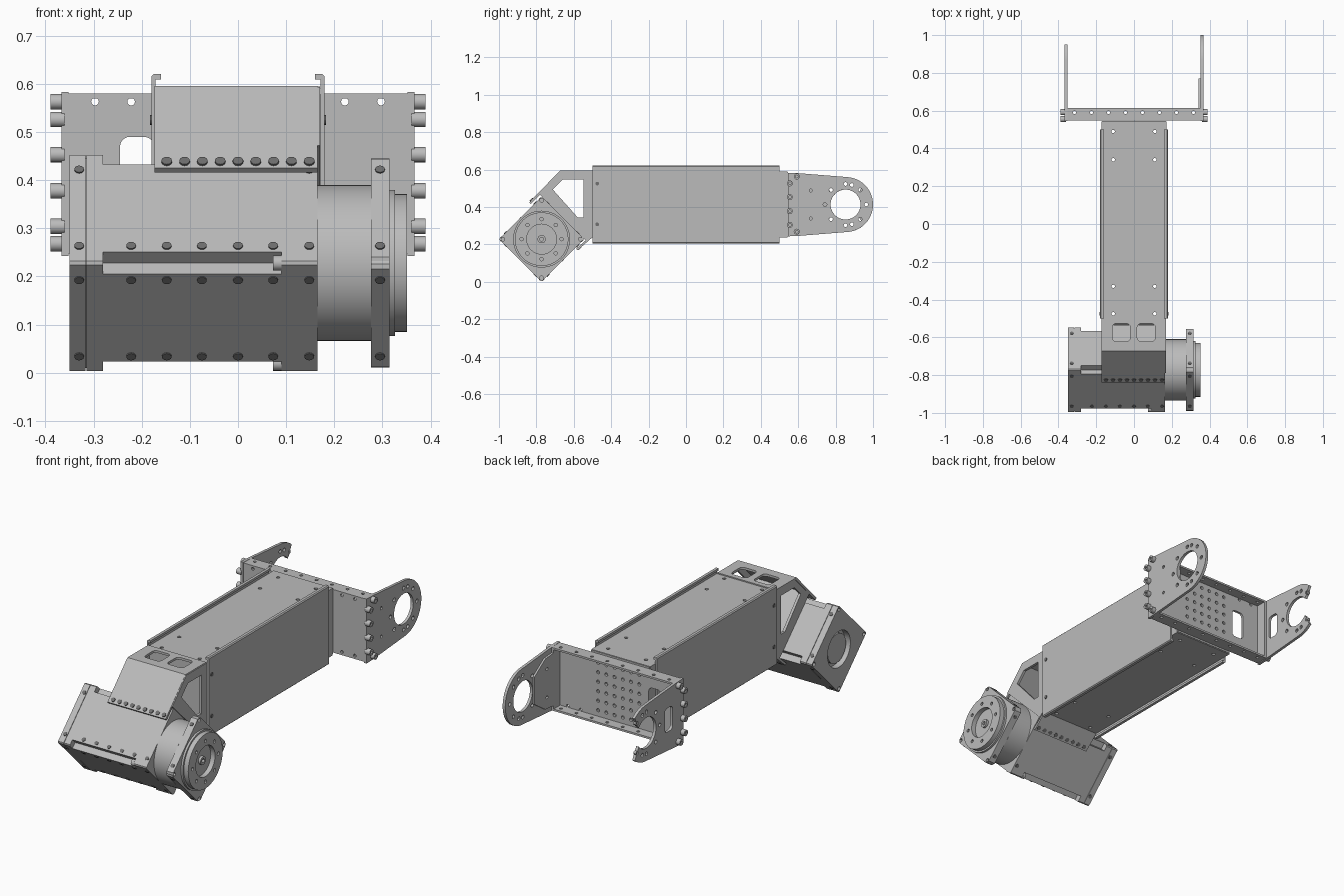
import bpy, bmesh
from math import sin, cos, pi, radians, sqrt
from mathutils import Matrix, Vector

if "Cube" in bpy.data.objects:
    bpy.data.objects.remove(bpy.data.objects["Cube"])


def material(name, value):
    m = bpy.data.materials.new(name)
    m.use_nodes = True
    colour = (value, value, value, 1)
    m.diffuse_color = colour
    m.node_tree.nodes["Principled BSDF"].inputs["Base Color"].default_value = colour
    return m


GREY = material("machined grey", 0.5)
DARK = material("screw grey", 0.16)
parts = []
X, Y, Z = Vector((1, 0, 0)), Vector((0, 1, 0)), Vector((0, 0, 1))
PLANES = {"x": (Y, Z, X), "y": (X, Z, Y), "z": (X, Y, Z)}


def circle(u, v, r, n=32):
    return [(u + r * cos(2 * pi * i / n), v + r * sin(2 * pi * i / n)) for i in range(n)]


def dot(u, v, r=0.009):
    return circle(u, v, r, 12)


def rect(u0, u1, v0, v1, r=0):
    if not r:
        return [(u0, v0), (u1, v0), (u1, v1), (u0, v1)]
    centres = [(u1 - r, v1 - r), (u0 + r, v1 - r), (u0 + r, v0 + r), (u1 - r, v0 + r)]
    return [(cu + r * cos(radians(90 * q + 18 * k)), cv + r * sin(radians(90 * q + 18 * k)))
            for q, (cu, cv) in enumerate(centres) for k in range(6)]


def solid(name, outline, origin, u, v, thick, holes=(), mat=GREY):
    """Extrude an outline with holes, centred on the plane of u and v."""
    curve = bpy.data.curves.new(name, "CURVE")
    curve.dimensions, curve.fill_mode, curve.extrude = "2D", "BOTH", thick / 2
    for loop in [outline, *holes]:
        s = curve.splines.new("POLY")
        s.points.add(len(loop) - 1)
        for p, (a, b) in zip(s.points, loop):
            p.co = (a, b, 0, 1)
        s.use_cyclic_u = True
    temp = bpy.data.objects.new(name + "_curve", curve)
    bpy.context.collection.objects.link(temp)
    deps = bpy.context.evaluated_depsgraph_get()
    mesh = bpy.data.meshes.new_from_object(temp.evaluated_get(deps))
    bpy.data.objects.remove(temp)
    bm = bmesh.new()
    bm.from_mesh(mesh)
    bmesh.ops.remove_doubles(bm, verts=bm.verts, dist=1e-5)
    frame = Matrix((u, v, u.cross(v))).transposed().to_4x4()
    bm.transform(Matrix.Translation(origin) @ frame)
    bmesh.ops.recalc_face_normals(bm, faces=bm.faces)
    bm.to_mesh(mesh)
    bm.free()
    mesh.materials.clear()
    mesh.materials.append(mat)
    obj = bpy.data.objects.new(name, mesh)
    bpy.context.collection.objects.link(obj)
    parts.append(obj)
    return obj


def slab(name, axis, a, b, outline, holes=(), mat=GREY):
    """Extrude an outline along a main axis from a to b."""
    u, v, n = PLANES[axis]
    return solid(name, outline, n * (a + b) / 2, u, v, abs(b - a), holes, mat)


# ---- Arm: top and bottom panels, hooked side panels, rear end block
ARM_Z = 0.413
panel_holes = [dot(x, y) for x in (-0.11, 0.11) for y in (-0.475, -0.33, 0.34, 0.49)]
slab("top_panel", "z", 0.578, 0.59, rect(-0.172, 0.172, -0.5, 0.542), panel_holes)
slab("bottom_panel", "z", 0.236, 0.248, rect(-0.172, 0.172, -0.5, 0.542), panel_holes)
slab("arm_end_block", "y", 0.52, 0.545, rect(-0.17, 0.17, 0.24, 0.588))
for s, side in ((-1, "right"), (1, "left")):
    half = [(0.171, 0.196), (0.16, 0.196), (0.16, 0.208), (0.175, 0.208), (0.18, 0.203)]
    hook = [(s * x, ARM_Z + z) for x, z in half] + [(s * x, ARM_Z - z) for x, z in reversed(half)]
    slab(side + "_side_panel", "y", -0.5, 0.5, hook)
    slab(side + "_arm_end_wall", "x", s * 0.162, s * 0.172, rect(0.48, 0.542, 0.24, 0.588))
    for z in (0.307, 0.525):
        slab(side + "_panel_screw", "x", s * 0.18, s * 0.183, dot(-0.475, z, 0.01), mat=DARK)

# ---- Rear fork: channel base with flanges
base_holes = [dot(-0.12 + 0.048 * i, 0.29 + 0.05 * j) for i in range(6) for j in range(6)]
base_holes += [dot(s * x, z, 0.008) for s in (-1, 1) for x in (0.222, 0.297) for z in (0.265, 0.563)]
base_holes.append(rect(-0.245, -0.175, 0.34, 0.49, 0.02))
slab("fork_base", "y", 0.547, 0.56, rect(-0.352, 0.352, 0.248, 0.58), base_holes)
flange_holes = [dot(-0.315 + 0.09 * i, 0.59, 0.008) for i in range(8)]
for z, label in ((0.248, "lower"), (0.57, "upper")):
    slab("fork_" + label + "_flange", "z", z, z + 0.01, rect(-0.352, 0.352, 0.547, 0.615), flange_holes)

# ---- Fork cheeks: closed ring on the left, open hook on the right
CY, R = 0.853, 0.147
ring_holes = [dot(CY + 0.11 * cos(radians(a)), ARM_Z + 0.11 * sin(radians(a)), 0.01)
              for a in (0, 180, 45, -45, 135, -135, 90, -90, 72, -72)]
small_holes = [dot(0.667, z, 0.008) for z in (0.339, 0.488)]


def arc(r, a0, a1, n=20):
    angles = [radians(a0 + (a1 - a0) * i / n) for i in range(n + 1)]
    return [(CY + r * cos(a), ARM_Z + r * sin(a)) for a in angles]


root = [(0.61, 0.58), (0.545, 0.583), (0.545, 0.243), (0.61, 0.246)]
slab("left_cheek", "x", 0.352, 0.367, root + arc(R, -84, 84, 28),
     ring_holes + small_holes + [circle(CY, ARM_Z, 0.08, 40)])
slab("right_cheek", "x", -0.367, -0.352,
     root + arc(R, -84, -49, 8) + arc(0.08, -38, -322, 30) + arc(R, 49, 84, 8),
     ring_holes[1:] + [rect(0.635, 0.7, 0.35, 0.476, 0.02)])
slab("left_cheek_doubler", "x", 0.342, 0.352, [(0.56, 0.27), (0.68, 0.28), (0.77, 0.34), (0.77, 0.486),
                                               (0.68, 0.546), (0.56, 0.556)], small_holes)
for s, side in ((-1, "right"), (1, "left")):
    slab(side + "_fork_end_wall", "x", s * 0.34, s * 0.352, rect(0.547, 0.615, 0.25, 0.58))
    for y, z in ((0.592, 0.563), (0.555, 0.526), (0.555, 0.453),
                 (0.555, 0.378), (0.555, 0.304), (0.592, 0.268)):
        slab(side + "_cheek_bolt", "x", s * 0.36, s * 0.389, circle(y, z, 0.016, 16), [dot(y, z, 0.007)])

# ---- Motor: square body standing on an edge
MY, MZ, H = -0.772, 0.228, 0.228


def diamond(h, cut=0.0, notch=False):
    """Square on its corner; corners are clipped, or notched inward."""
    pts = []
    for q in range(4):
        c, s = cos(q * pi / 2), sin(q * pi / 2)
        tip = [(h - cut, -cut), (h - cut, cut)]
        if notch:
            tip.insert(1, (h - 2 * cut, 0))
        pts += [(MY + c * a - s * b, MZ + s * a + c * b) for a, b in tip]
    return pts


def corners(r):
    return [(MY + r * cos(q * pi / 2), MZ + r * sin(q * pi / 2)) for q in range(4)]


corner_holes = [dot(y, z, 0.01) for y, z in corners(0.207)]
slab("motor_end_cap", "x", -0.35, -0.317, diamond(H, 0.004), corner_holes + [circle(MY, MZ, 0.095)])
slab("motor_cap_core", "x", -0.337, -0.317, circle(MY, MZ, 0.076))
slab("motor_cap_spacer", "x", -0.315, -0.28, diamond(H, 0.004))
slab("motor_seam", "x", -0.318, -0.314, diamond(H - 0.006, 0.004))
slab("motor_body", "x", -0.28, 0.09, diamond(H, 0.023, True))
slab("motor_front_block", "x", 0.09, 0.165, diamond(H, 0.004))
for y, z in corners(0.208):
    slab("motor_tie_bolt", "x", 0.073, 0.09, circle(y, z, 0.016, 16))

# ---- Gear housing, mounting flange and output ring
slab("gear_housing", "x", 0.165, 0.276, circle(MY, MZ, 0.162, 64))
slab("mounting_flange", "x", 0.276, 0.315, diamond(H, 0.012), corner_holes)
slab("output_collar", "x", 0.315, 0.326, circle(MY, MZ, 0.152, 64))
output_holes = [dot(MY + 0.107 * cos(i * pi / 4), MZ + 0.107 * sin(i * pi / 4)) for i in range(8)]
slab("output_ring", "x", 0.326, 0.351, circle(MY, MZ, 0.143, 64), output_holes + [circle(MY, MZ, 0.08)])
slab("output_hub", "x", 0.326, 0.338, circle(MY, MZ, 0.022, 24), [dot(MY, MZ, 0.01)])

# ---- Screws on the four slanted motor faces
for q in range(4):
    a = q * pi / 2 + pi / 4
    n = Vector((0, cos(a), sin(a)))
    t = X.cross(n)
    face = Vector((0, MY, MZ)) + n * (H / sqrt(2) + 0.001)
    for e in (-1, 1):
        xs = [-0.33, 0.148, 0.295]
        if q == 1 and e > 0 or q == 2:
            xs += [-0.222, -0.148, -0.075, 0, 0.073]
        for x in xs:
            solid("motor_screw", dot(0, 0, 0.01), face + X * x + t * (e * 0.112), X, t, 0.004, mat=DARK)

# ---- Neck bracket joining motor and arm
slab("neck_back_plate", "y", -0.512, -0.5, rect(-0.17, 0.17, 0.25, 0.595))
slab("neck_top_plate", "z", 0.584, 0.596, rect(-0.173, 0.165, -0.672, -0.5),
     [rect(a, a + 0.095, -0.622, -0.527, 0.02) for a in (-0.115, 0.017)])
window = [(-0.712, 0.493), (-0.659, 0.547), (-0.547, 0.547), (-0.547, 0.344), (-0.579, 0.344)]
gusset = [(-0.672, 0.594), (-0.5, 0.594), (-0.5, 0.25), (-0.535, 0.22), (-0.78, 0.465), (-0.79, 0.472)]
for s, side in ((-1, "right"), (1, "left")):
    slab(side + "_neck_gusset", "x", s * 0.156, s * 0.17, gusset, [window])
slope = [(-0.672, 0.596), (-0.664, 0.587), (-0.829, 0.416), (-0.838, 0.425)]
slab("neck_upper_strap", "x", -0.173, 0.165, slope)
slab("neck_lower_strap", "x", -0.173, 0.165, [(-0.5, 0.252), (-0.5, 0.238), (-0.58, 0.168), (-0.587, 0.178)])
diag = Vector((0, 1, 1)).normalized()
slab("neck_motor_seat", "x", -0.165, 0.165, [(-0.772, 0.456), (-0.544, 0.228), (-0.535, 0.235), (-0.772, 0.472)])
for i in range(9):
    x = -0.148 + 0.037 * i
    solid("neck_upper_screw", dot(0, 0, 0.011), Vector((x, -0.826, 0.438)), X, diag, 0.008, mat=DARK)
    solid("neck_lower_screw", dot(0, 0, 0.011), Vector((x, -0.568, 0.181)), X, diag, 0.008, mat=DARK)

# ---- Smooth the round walls, keep edges sharp
bpy.ops.object.select_all(action="DESELECT")
for obj in parts:
    obj.select_set(True)
bpy.context.view_layer.objects.active = parts[0]
bpy.ops.object.shade_smooth_by_angle(angle=radians(30))
